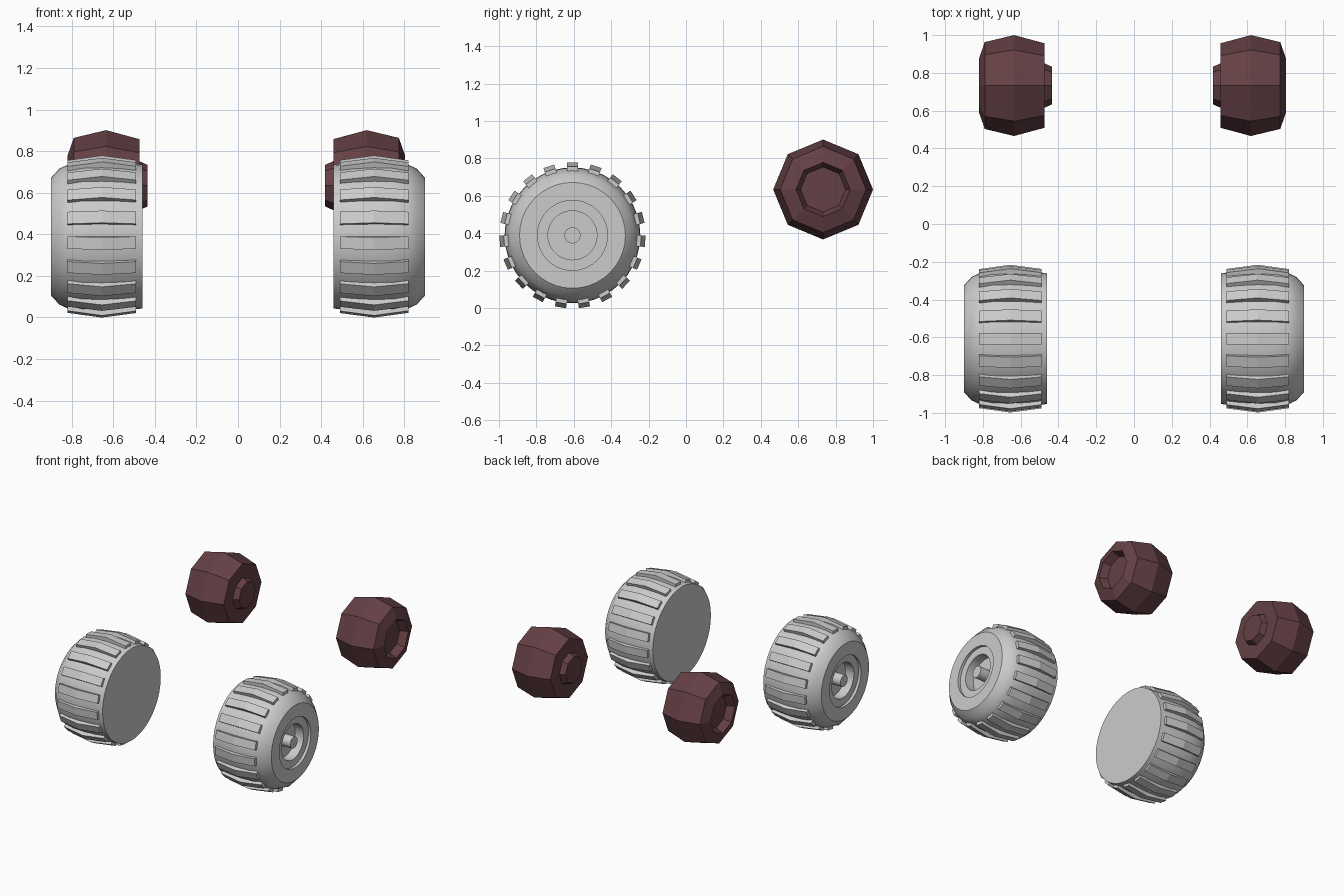
import bpy, bmesh, math
from mathutils import Vector

if "Cube" in bpy.data.objects:
    bpy.data.objects.remove(bpy.data.objects["Cube"])

maroon = bpy.data.materials.new("maroon")
maroon.diffuse_color = (0.13, 0.052, 0.06, 1)
maroon.use_nodes = True
maroon.node_tree.nodes["Principled BSDF"].inputs["Base Color"].default_value = maroon.diffuse_color


def finish(bm, name, smooth=False, mat=None):
    bmesh.ops.recalc_face_normals(bm, faces=bm.faces[:])
    me = bpy.data.meshes.new(name)
    bm.to_mesh(me)
    bm.free()
    ob = bpy.data.objects.new(name, me)
    bpy.context.collection.objects.link(ob)
    if mat:
        me.materials.append(mat)
    if smooth:
        bpy.ops.object.select_all(action='DESELECT')
        ob.select_set(True)
        bpy.context.view_layer.objects.active = ob
        bpy.ops.object.shade_smooth_by_angle(angle=math.radians(35))
    return ob


def lathe(name, profile, side, centre, n, smooth=False, mat=None):
    """Revolve (x, radius) points around an x-parallel axis through centre."""
    bm = bmesh.new()
    cx, cy, cz = centre
    rings = []
    for x, r in profile:
        px = side * x + cx
        if r == 0:
            rings.append([bm.verts.new((px, cy, cz))] * n)
        else:
            rings.append([bm.verts.new((px, cy + r * math.cos(2 * math.pi * i / n),
                                        cz + r * math.sin(2 * math.pi * i / n)))
                          for i in range(n)])
    for a, b in zip(rings, rings[1:]):
        for i in range(n):
            j = (i + 1) % n
            bm.faces.new(list(dict.fromkeys((a[i], a[j], b[j], b[i]))))
    return finish(bm, name, smooth, mat)


def treads(name, side, centre, count=19, half=0.03):
    """Crowned bars spaced round the tyre."""
    bm = bmesh.new()
    cx, cy, cz = centre
    for k in range(count):
        a = math.pi / 2 + 2 * math.pi * k / count
        out = Vector((0, math.cos(a), math.sin(a)))
        tan = Vector((0, -math.sin(a), math.cos(a)))
        rows = []
        for x, r in ((0.49, 0.368), (0.655, 0.39), (0.82, 0.367)):
            base = Vector((side * x + cx, cy, cz))
            rows.append([bm.verts.new(base + out * q + tan * t)
                         for q, t in ((0.32, -half), (0.32, half), (r, half), (r, -half))])
        for p, q in zip(rows, rows[1:]):
            for i in range(4):
                j = (i + 1) % 4
                bm.faces.new((p[i], p[j], q[j], q[i]))
        bm.faces.new(rows[0])
        bm.faces.new(rows[-1])
    return finish(bm, name)


# tyre: flat inner side, rounded shoulder, stepped rim recess with axle stub
tyre = [(0.46, 0), (0.46, 0.346), (0.56, 0.358), (0.655, 0.363), (0.75, 0.36),
        (0.82, 0.346), (0.86, 0.327), (0.90, 0.283), (0.90, 0.187), (0.88, 0.187),
        (0.88, 0.131), (0.81, 0.131), (0.81, 0.043), (0.89, 0.043), (0.89, 0)]

# low-poly wheel: inner hub boss, crowned drum, dished outer socket
drum = [(0.435, 0), (0.435, 0.10), (0.475, 0.118), (0.475, 0.224), (0.635, 0.267),
        (0.79, 0.23), (0.82, 0.145), (0.765, 0.12), (0.765, 0)]

for label, side in (("left", -1), ("right", 1)):
    front = (0, -0.607, 0.389)
    lathe(f"front_wheel_{label}", tyre, side, front, 40, smooth=True)
    treads(f"front_treads_{label}", side, front)
    back = (-0.016 if side > 0 else 0, 0.733, 0.634)
    lathe(f"back_wheel_{label}", drum, side, back, 8, mat=maroon)
